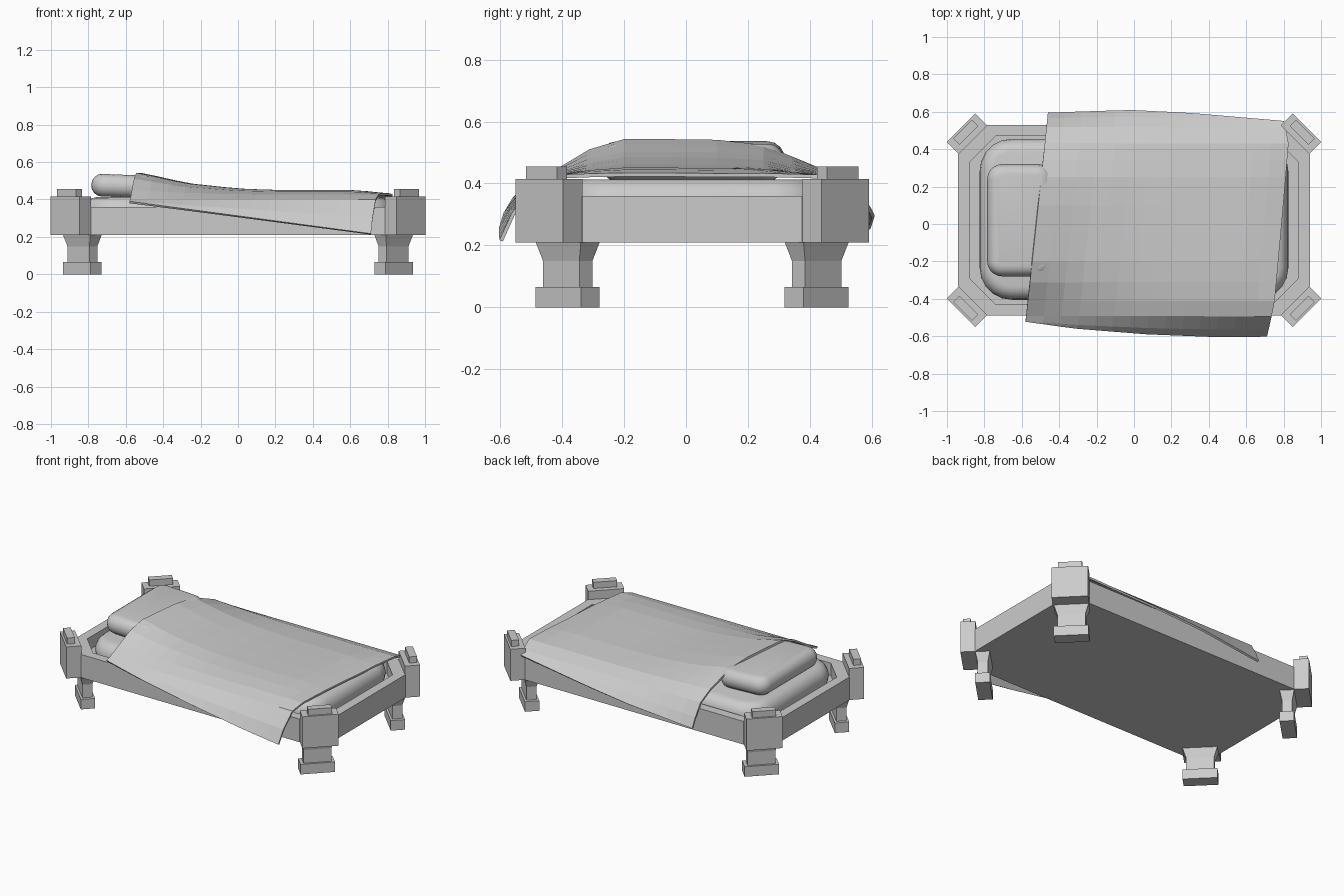
import bpy, math
from mathutils import Vector

cube = bpy.data.objects.get("Cube")
if cube:
    bpy.data.objects.remove(cube)

grey = bpy.data.materials.new("light_grey")
grey.use_nodes = True
grey.diffuse_color = (0.6, 0.6, 0.6, 1)
grey.node_tree.nodes["Principled BSDF"].inputs["Base Color"].default_value = (0.6, 0.6, 0.6, 1)

MID_Y = 0.02  # centre line of the frame


def make(name, verts, faces, smooth=False):
    mesh = bpy.data.meshes.new(name)
    mesh.from_pydata(verts, [], faces)
    mesh.materials.append(grey)
    obj = bpy.data.objects.new(name, mesh)
    bpy.context.collection.objects.link(obj)
    bpy.ops.object.select_all(action='DESELECT')
    obj.select_set(True)
    bpy.context.view_layer.objects.active = obj
    bpy.ops.object.mode_set(mode='EDIT')
    bpy.ops.mesh.select_all(action='SELECT')
    bpy.ops.mesh.normals_make_consistent(inside=False)
    bpy.ops.object.mode_set(mode='OBJECT')
    if smooth:
        bpy.ops.object.shade_smooth_by_angle(angle=math.radians(40))
    return obj


def loft(name, rings, smooth=False):
    """Skin equal-sized rings and cap both ends."""
    n = len(rings[0])
    verts = [p for ring in rings for p in ring]
    faces = [(r * n + i, r * n + (i + 1) % n, (r + 1) * n + (i + 1) % n, (r + 1) * n + i)
             for r in range(len(rings) - 1) for i in range(n)]
    faces += [tuple(range(n)), tuple(range(len(verts) - n, len(verts)))]
    return make(name, verts, faces, smooth)


def octagon(hx, hy, cut, z):
    pts = [(hx, cut - hy), (hx, hy - cut), (hx - cut, hy), (cut - hx, hy),
           (-hx, hy - cut), (-hx, cut - hy), (cut - hx, -hy), (hx - cut, -hy)]
    return [(x, y + MID_Y, z) for x, y in pts]


def corner_stack(name, sx, sy, x, y, levels):
    """Rectangles set across a frame corner: (z, half length, half width)."""
    along = Vector((sx, -sy, 0)).normalized()
    out = Vector((sx, sy, 0)).normalized()
    base = Vector((sx * x, MID_Y + sy * y, 0))
    rings = [[base + along * a * l + out * b * w + Vector((0, 0, z))
              for a, b in ((1, 1), (-1, 1), (-1, -1), (1, -1))] for z, l, w in levels]
    return loft(name, rings)


def cushion(name, hx, hy, corner, hz, edge):
    """Rounded slab about its own centre with a soft rim."""
    rings = []
    for k in range(9):
        a = math.radians(-90 + k * 22.5)
        inset = edge * (1 - math.cos(a))
        r = max(corner - inset, 0.012)
        ring = []
        for q, (sx, sy) in enumerate(((1, 1), (-1, 1), (-1, -1), (1, -1))):
            for s in range(6):
                t = math.radians(q * 90 + s * 18)
                ring.append((sx * (hx - inset - r) + r * math.cos(t),
                             sy * (hy - inset - r) + r * math.sin(t), hz * math.sin(a)))
        rings.append(ring)
    return loft(name, rings, True)


# Tray-shaped frame with cut corners
loft("bed_frame", [octagon(0.94, 0.51, 0.155, 0.21), octagon(0.94, 0.51, 0.155, 0.36),
                   octagon(0.88, 0.45, 0.14, 0.36), octagon(0.88, 0.45, 0.14, 0.28)])

# Corner posts, caps and legs
for sx, side in ((-1, "right"), (1, "left")):
    for sy, end in ((-1, "front"), (1, "back")):
        tag = f"{end}_{side}"
        corner_stack("post_" + tag, sx, sy, 0.893, 0.4625, [(0.21, 0.108, 0.045), (0.415, 0.108, 0.045)])
        corner_stack("post_cap_" + tag, sx, sy, 0.9, 0.47, [(0.415, 0.071, 0.023), (0.455, 0.071, 0.023)])
        corner_stack("leg_" + tag, sx, sy, 0.832, 0.402, [
            (0, 0.103, 0.043), (0.065, 0.103, 0.043), (0.065, 0.083, 0.03),
            (0.15, 0.083, 0.03), (0.21, 0.103, 0.043)])

# Mattress and pillow
mattress = cushion("mattress", 0.825, 0.43, 0.17, 0.08, 0.07)
mattress.location = (0, 0.025, 0.333)
pillow = cushion("pillow", 0.175, 0.3, 0.08, 0.06, 0.055)
pillow.location = (-0.61, 0.02, 0.472)
pillow.rotation_euler = (0, 0.04, 0)


def lerp_table(table, x):
    for (x0, y0), (x1, y1) in zip(table, table[1:]):
        if x <= x1:
            return y0 + (y1 - y0) * max(0, (x - x0) / (x1 - x0))
    return table[-1][1]


# Blanket: lengthwise tables, then a draped cross-section at each station
TOP = [(-0.52, 0.537), (-0.4, 0.512), (-0.28, 0.483), (0, 0.453), (0.2, 0.445), (0.6, 0.445), (0.72, 0.436), (0.82, 0.423)]
FRONT_Y = [(0, -0.52), (0.2, -0.555), (0.5, -0.585), (0.8, -0.6), (1, -0.597)]
BACK_Y = [(0, 0.59), (0.35, 0.605), (0.6, 0.59), (1, 0.548)]
HEAD_X = [(-0.52, -0.58), (0.59, -0.46)]
FOOT_X = [(-0.6, 0.71), (-0.43, 0.75), (-0.1, 0.78), (0.45, 0.828), (0.55, 0.80)]


def section(u):
    x = -0.52 + 1.3 * u
    top = lerp_table(TOP, x)
    rim = 0.422 + 0.25 * max(0, top - 0.447)
    yf, yb = lerp_table(FRONT_Y, u), lerp_table(BACK_Y, u)
    zf, zb = 0.385 - 0.17 * u, 0.25 + 0.12 * u
    yz = [(yf, zf), (yf * 0.55 - 0.23, zf * 0.5 + 0.193), (-0.49, 0.396), (-0.41, rim),
          (-0.31, rim + 0.65 * (top - rim)), (-0.2, top), (-0.05, top), (0.1, top - 0.002),
          (0.25, top - 0.2 * (top - rim)), (0.34, rim + 0.4 * (top - rim)),
          (0.43, rim), (0.515, 0.39), (yb * 0.55 + 0.236, zb * 0.5 + 0.19), (yb, zb)]
    row = []
    for y, z in yz:
        head, foot = lerp_table(HEAD_X, y), lerp_table(FOOT_X, y)
        row.append((head + (foot - head) * u, y, z))
    return row


STATIONS = 15
rows = [section(i / (STATIONS - 1)) for i in range(STATIONS)]
n = len(rows[0])
blanket = make("blanket", [p for row in rows for p in row],
               [(i * n + j, (i + 1) * n + j, (i + 1) * n + j + 1, i * n + j + 1)
                for i in range(STATIONS - 1) for j in range(n - 1)])
thick = blanket.modifiers.new("cloth_thickness", 'SOLIDIFY')
thick.thickness = 0.012
thick.offset = 0
